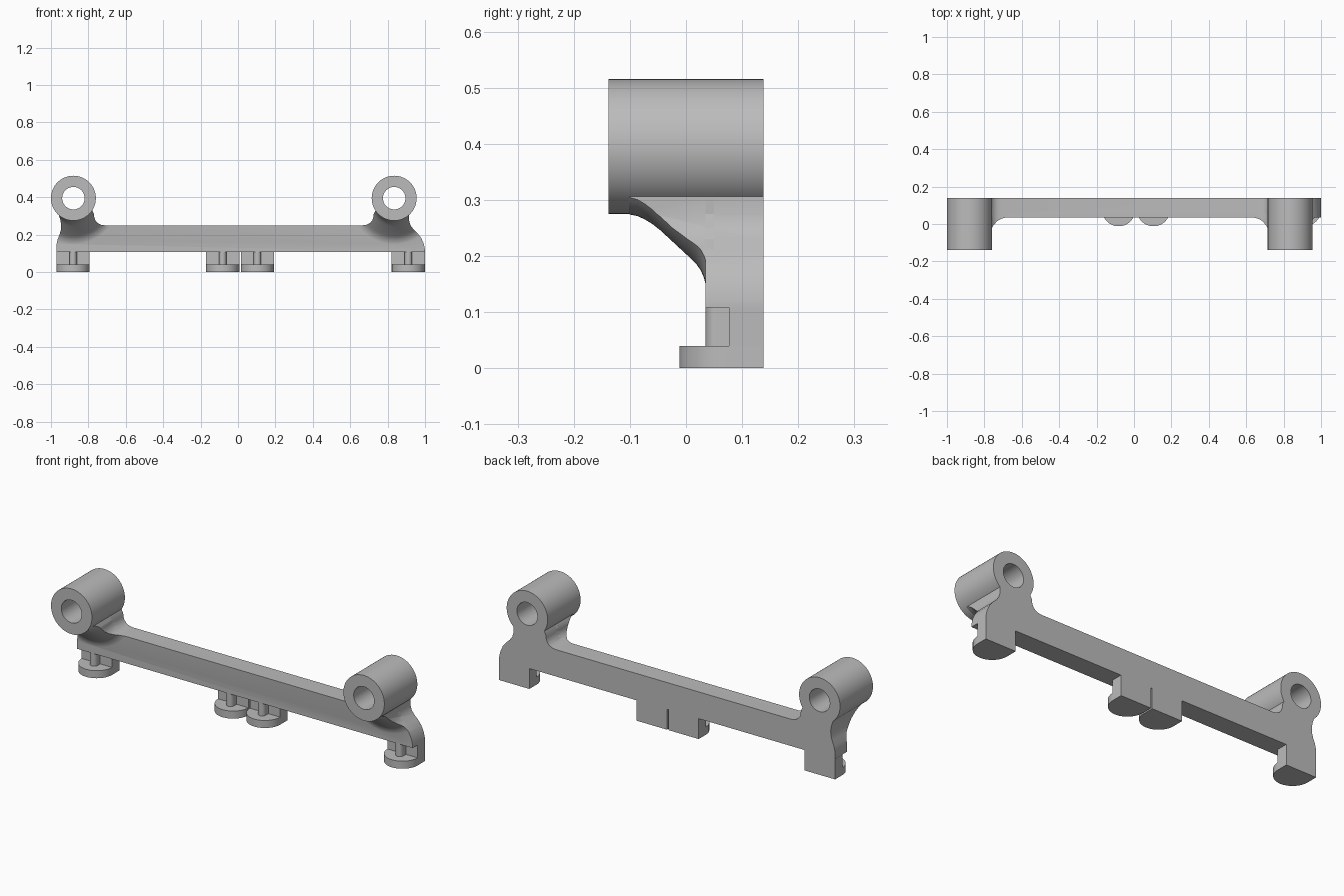
import bpy, bmesh
from math import sin, cos, pi, radians
from mathutils import Vector

cube = bpy.data.objects.get("Cube")
if cube:
    bpy.data.objects.remove(cube, do_unlink=True)

grey = bpy.data.materials.new("plain grey")
grey.use_nodes = True
grey.diffuse_color = (0.5, 0.5, 0.5, 1)
grey.node_tree.nodes["Principled BSDF"].inputs["Base Color"].default_value = (0.5, 0.5, 0.5, 1)

BACK, FRONT, END = 0.138, 0.035, -0.138
TUBE_Z, TUBE_R, BORE_R = 0.395, 0.12, 0.06
TUBE_X = (-0.88, 0.835)


def new_object(name, bm):
    bmesh.ops.recalc_face_normals(bm, faces=bm.faces)
    mesh = bpy.data.meshes.new(name)
    bm.to_mesh(mesh)
    bm.free()
    mesh.materials.append(grey)
    obj = bpy.data.objects.new(name, mesh)
    bpy.context.collection.objects.link(obj)
    return obj


def add_prism(bm, points, offset):
    """Extrude a closed loop of 3D points along an offset."""
    face = bm.faces.new([bm.verts.new(p) for p in points])
    ext = bmesh.ops.extrude_face_region(bm, geom=[face], use_keep_orig=True)
    verts = [g for g in ext["geom"] if isinstance(g, bmesh.types.BMVert)]
    bmesh.ops.translate(bm, verts=verts, vec=offset)


def front_prism(name, outline, y0, y1):
    bm = bmesh.new()
    add_prism(bm, [(x, y0, z) for x, z in outline], Vector((0, y1 - y0, 0)))
    return new_object(name, bm)


def lathe(name, x, profile, steps=96):
    """Solid of revolution about a tube axis; profile is (y, radius)."""
    bm = bmesh.new()
    rings = [[bm.verts.new((x + r * cos(2 * pi * i / steps), y,
                            TUBE_Z + r * sin(2 * pi * i / steps)))
              for i in range(steps)] for y, r in profile]
    for a, b in zip(rings, rings[1:]):
        for i in range(steps):
            j = (i + 1) % steps
            bm.faces.new((a[i], a[j], b[j], b[i]))
    bm.faces.new(rings[0])
    bm.faces.new(rings[-1])
    return new_object(name, bm)


def boolean(target, tool, operation):
    mod = target.modifiers.new("cut", "BOOLEAN")
    mod.object, mod.operation, mod.solver = tool, operation, "EXACT"
    bpy.context.view_layer.objects.active = target
    bpy.ops.object.modifier_apply(modifier=mod.name)
    bpy.data.objects.remove(tool, do_unlink=True)


def smooth(obj):
    bpy.ops.object.select_all(action="DESELECT")
    obj.select_set(True)
    bpy.context.view_layer.objects.active = obj
    bpy.ops.object.shade_smooth_by_angle(angle=radians(28))


# Rail outline with a necked shoulder under each tube
inner = [(0.10, 0.33), (0.11, 0.31), (0.111, 0.295), (0.117, 0.277),
         (0.129, 0.262), (0.147, 0.253), (0.17, 0.25)]
left_edge = [(-0.97, 0.108), (-0.97, 0.15), (-0.964, 0.175), (-0.954, 0.2),
             (-0.947, 0.225), (-0.945, 0.25), (-0.95, 0.28), (-0.96, 0.31)]
right_edge = [(0.915, 0.31), (0.915, 0.275), (0.922, 0.25), (0.937, 0.23),
              (0.958, 0.21), (0.978, 0.185), (0.992, 0.155), (1.0, 0.12),
              (1.0, 0.108)]
outline = (left_edge + [(TUBE_X[0], 0.42)]
           + [(TUBE_X[0] + d, z) for d, z in inner]
           + [(TUBE_X[1] - d, z) for d, z in reversed(inner)]
           + [(TUBE_X[1], 0.42)] + right_edge)
rail = front_prism("rail_with_tube_mounts", outline, FRONT, BACK)

# Flared gussets, tubes and bores
flare = [(-0.11, 0.115), (-0.1, 0.121), (-0.086, 0.124), (-0.073, 0.13),
         (-0.06, 0.138), (-0.046, 0.149), (0.007, 0.198), (0.018, 0.209),
         (0.026, 0.22), (0.032, 0.234), (0.036, 0.25), (0.05, 0.25)]
for x in TUBE_X:
    gusset = front_prism("gusset", outline, -0.13, 0.08)
    boolean(gusset, lathe("flare", x, flare), "INTERSECT")
    boolean(rail, gusset, "UNION")
    boolean(rail, lathe("tube", x, [(END, TUBE_R), (BACK, TUBE_R)]), "UNION")
for x in TUBE_X:
    boolean(rail, lathe("bore", x, [(-0.2, BORE_R), (0.2, BORE_R)]), "DIFFERENCE")
smooth(rail)


# Feet: rounded flange, back block and a round-nosed pin
def round_nose(x, radius, y_centre, y_back, steps=32):
    arc = [(x - radius * cos(pi * i / steps), y_centre - radius * sin(pi * i / steps))
           for i in range(steps + 1)]
    return arc + [(x + radius, y_back), (x - radius, y_back)]


WALL, FLANGE_TOP, FOOT_TOP = 0.077, 0.04, 0.108
feet = {"right_outer_foot": -0.882, "right_inner_foot": -0.082,
        "left_inner_foot": 0.104, "left_outer_foot": 0.911}
for name, x in feet.items():
    half = 0.089
    bm = bmesh.new()
    layers = [
        (round_nose(x, half, WALL, BACK), 0, FLANGE_TOP),
        ([(x - half, WALL), (x + half, WALL), (x + half, BACK), (x - half, BACK)],
         FLANGE_TOP, FOOT_TOP),
        (round_nose(x, 0.02, FRONT + 0.02, WALL), FLANGE_TOP, FOOT_TOP),
    ]
    for pts, z0, z1 in layers:
        add_prism(bm, [(px, py, z0) for px, py in pts], Vector((0, 0, z1 - z0)))
    smooth(new_object(name, bm))
